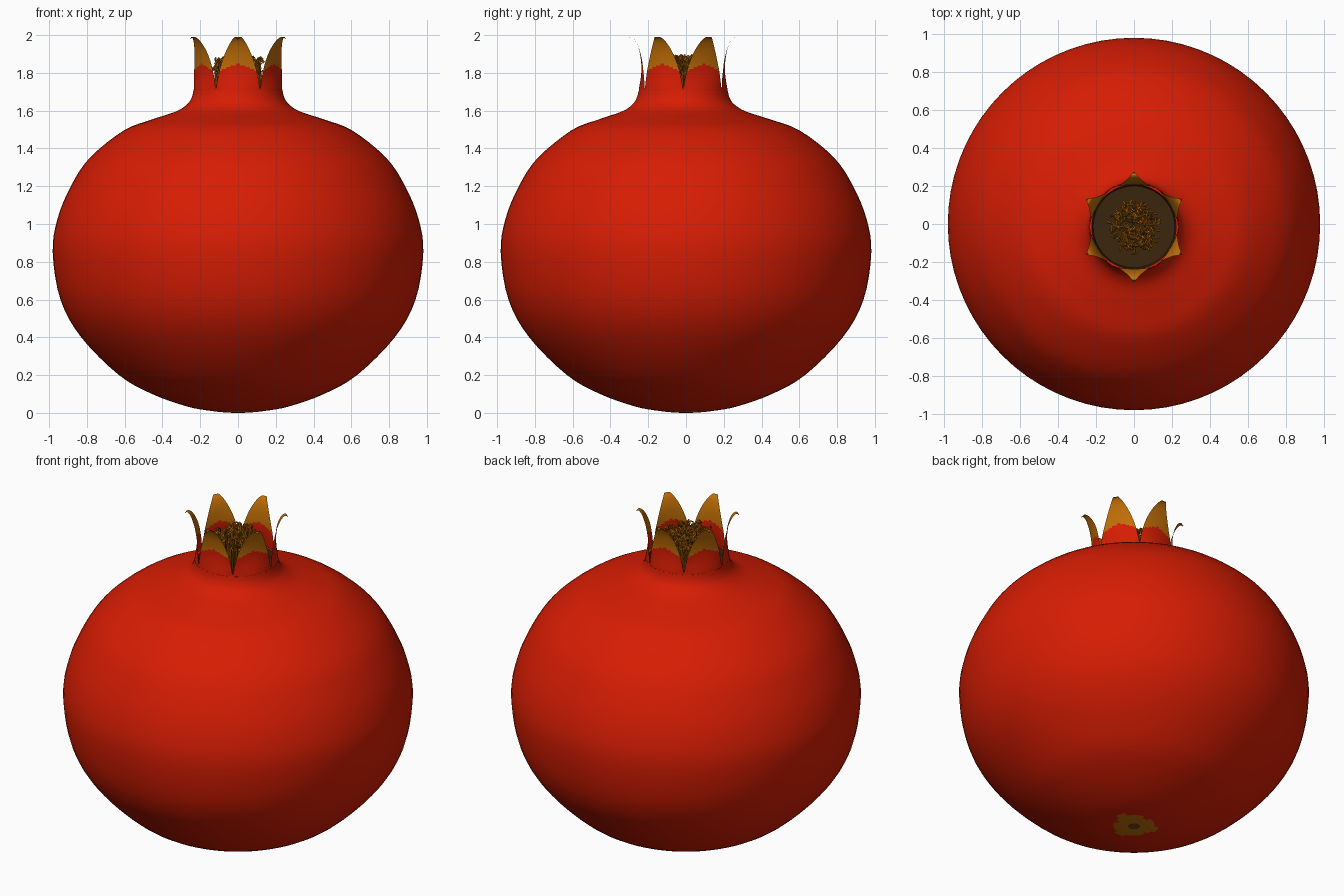
import bpy, bmesh, math, random
from mathutils import Vector

if "Cube" in bpy.data.objects:
    bpy.data.objects.remove(bpy.data.objects["Cube"])

random.seed(4)


def material(name, rgb):
    m = bpy.data.materials.new(name)
    m.diffuse_color = (*rgb, 1)
    m.use_nodes = True
    m.node_tree.nodes["Principled BSDF"].inputs["Base Color"].default_value = m.diffuse_color
    return m


RED = material("red skin", (0.68, 0.012, 0.001))
ORANGE = material("orange calyx", (0.53, 0.155, 0.002))
BROWN = material("dry brown", (0.13, 0.06, 0.006))
DARK = material("dark hollow", (0.042, 0.019, 0.004))
CY = -0.015  # the crown sits slightly forward


def spline(pts, steps):
    """Catmull-Rom curve through 2D points."""
    p = [Vector(q) for q in pts]
    p = [2 * p[0] - p[1]] + p + [2 * p[-1] - p[-2]]
    out = []
    for i in range(1, len(p) - 2):
        a, b, c, d = p[i - 1:i + 3]
        for k in range(steps):
            t = k / steps
            out.append(0.5 * (2 * b + (c - a) * t + (2 * a - 5 * b + 4 * c - d) * t * t
                              + (3 * b - a - 3 * c + d) * t ** 3))
    return out + [p[-2]]


def finish(bm, name, mats):
    me = bpy.data.meshes.new(name)
    bm.to_mesh(me)
    bm.free()
    for m in mats:
        me.materials.append(m)
    ob = bpy.data.objects.new(name, me)
    bpy.context.collection.objects.link(ob)
    bpy.ops.object.select_all(action='DESELECT')
    ob.select_set(True)
    bpy.context.view_layer.objects.active = ob
    bpy.ops.object.shade_smooth_by_angle(angle=math.radians(50))
    return ob


# Fruit body: lathed profile, with neck and blossom hollow
outer = spline([(0.01, 0.0), (0.06, 0.002), (0.14, 0.010), (0.27, 0.034), (0.455, 0.10), (0.63, 0.20),
                (0.83, 0.40), (0.94, 0.60), (0.981, 0.85), (0.955, 1.03), (0.885, 1.20), (0.785, 1.35),
                (0.605, 1.495), (0.45, 1.555), (0.325, 1.597), (0.268, 1.635), (0.245, 1.67),
                (0.236, 1.705)], 4)
profile = outer + [Vector(q) for q in [(0.222, 1.705), (0.215, 1.67), (0.1, 1.665), (0.01, 1.665)]]
N = 72
bm = bmesh.new()
rings = []
for r, z in profile:
    k = CY * min(1, max(0, (z - 1.45) / 0.2))
    rings.append([bm.verts.new((r * math.cos(a * math.tau / N), r * math.sin(a * math.tau / N) + k, z))
                  for a in range(N)])
for lo, hi in zip(rings, rings[1:]):
    for i in range(N):
        j = (i + 1) % N
        bm.faces.new((lo[i], lo[j], hi[j], hi[i]))
bm.faces.new(rings[0][::-1])
bm.faces.new(rings[-1])
for f in bm.faces:
    c = f.calc_center_median()
    r = math.hypot(c.x, c.y)
    a = math.atan2(c.y, c.x)
    if c.z > 1.6 and math.hypot(c.x, c.y - CY) < 0.225:
        f.material_index = 3
    elif c.z < 0.1:  # stem scar
        if r < 0.028:
            f.material_index = 2
        elif r < 0.12 + 0.012 * math.sin(3 * a) + 0.008 * math.sin(7 * a):
            f.material_index = 1
finish(bm, "fruit_body", [RED, ORANGE, BROWN, DARK])

# Crown: six pointed sepals curling outwards
path = spline([(0.237, 1.68), (0.234, 1.715), (0.225, 1.77), (0.221, 1.82), (0.224, 1.87), (0.234, 1.925),
               (0.252, 1.97), (0.273, 1.99), (0.290, 1.98)], 5)
length = [0]
for p, q in zip(path, path[1:]):
    length.append(length[-1] + (q - p).length)
U = 18
for s in range(6):
    mid = math.radians(-90 + 60 * s)
    bm = bmesh.new()
    grid = []
    for (r, z), d in zip(path, length):
        t = max(0, (d - length[5]) / (length[-1] - length[5]))
        w = max(0.03, 1 - 0.12 * t ** 0.5 - 0.88 * t ** 1.9) * math.radians(30)
        row = []
        for j in range(U + 1):
            u = j / U * 2 - 1
            a = mid + u * w
            rr = r + 0.018 * min(1, t * 3) * u * u * (1 - t)
            row.append(bm.verts.new((rr * math.cos(a), rr * math.sin(a) + CY, z)))
        grid.append(row)
    for lo, hi in zip(grid, grid[1:]):
        for j in range(U):
            bm.faces.new((lo[j], lo[j + 1], hi[j + 1], hi[j]))
    bmesh.ops.solidify(bm, geom=bm.faces[:], thickness=0.013)
    bmesh.ops.recalc_face_normals(bm, faces=bm.faces[:])
    bm.normal_update()
    for f in bm.faces:
        c = f.calc_center_median()
        rad = Vector((c.x, c.y - CY, 0)).normalized()
        u = math.atan2(c.y - CY, c.x) - mid
        u = abs((u + math.pi) % math.tau - math.pi) / math.radians(30)
        inside = f.normal.dot(rad) < -0.3
        limit = 1.935 - 0.2 * u if inside else 1.85 - 0.045 * u
        if c.z < limit:
            f.material_index = 0
        elif math.hypot(c.x, c.y - CY) > 0.28:
            f.material_index = 2
        else:
            f.material_index = 1
    finish(bm, "sepal_%d" % (s + 1), [RED, ORANGE, BROWN])


# Stamens: a tuft of thin curling threads with small tips
def stamens(name, count, mat):
    cu = bpy.data.curves.new(name, 'CURVE')
    cu.dimensions = '3D'
    cu.bevel_depth = 0.0035
    cu.bevel_resolution = 0
    cu.use_fill_caps = True
    for _ in range(count):
        a = random.uniform(0, math.tau)
        r = 0.125 * math.sqrt(random.random())
        top = random.uniform(1.81, 1.895) - r * 0.15
        b = random.uniform(0, math.tau)
        curl = Vector((math.cos(b), math.sin(b), 0)) * 0.025
        base = Vector((r * math.cos(a), r * math.sin(a) + CY, 1.66))
        pts = [base, base + curl * 0.4 + Vector((0, 0, (top - 1.66) * 0.6)),
               Vector((base.x, base.y, top)),
               Vector((base.x, base.y, top + 0.008)) + curl * 0.6,
               Vector((base.x, base.y, top - 0.008)) + curl * 1.1]
        sp = cu.splines.new('POLY')
        sp.points.add(len(pts) - 1)
        for p, q, rad in zip(sp.points, pts, (1, 1, 1, 1.3, 1.7)):
            p.co = (*q, 1)
            p.radius = rad
    cu.materials.append(mat)
    ob = bpy.data.objects.new(name, cu)
    bpy.context.collection.objects.link(ob)
    bpy.ops.object.select_all(action='DESELECT')
    ob.select_set(True)
    bpy.context.view_layer.objects.active = ob
    bpy.ops.object.convert(target='MESH')


stamens("stamens_orange", 240, ORANGE)
stamens("stamens_brown", 50, BROWN)
